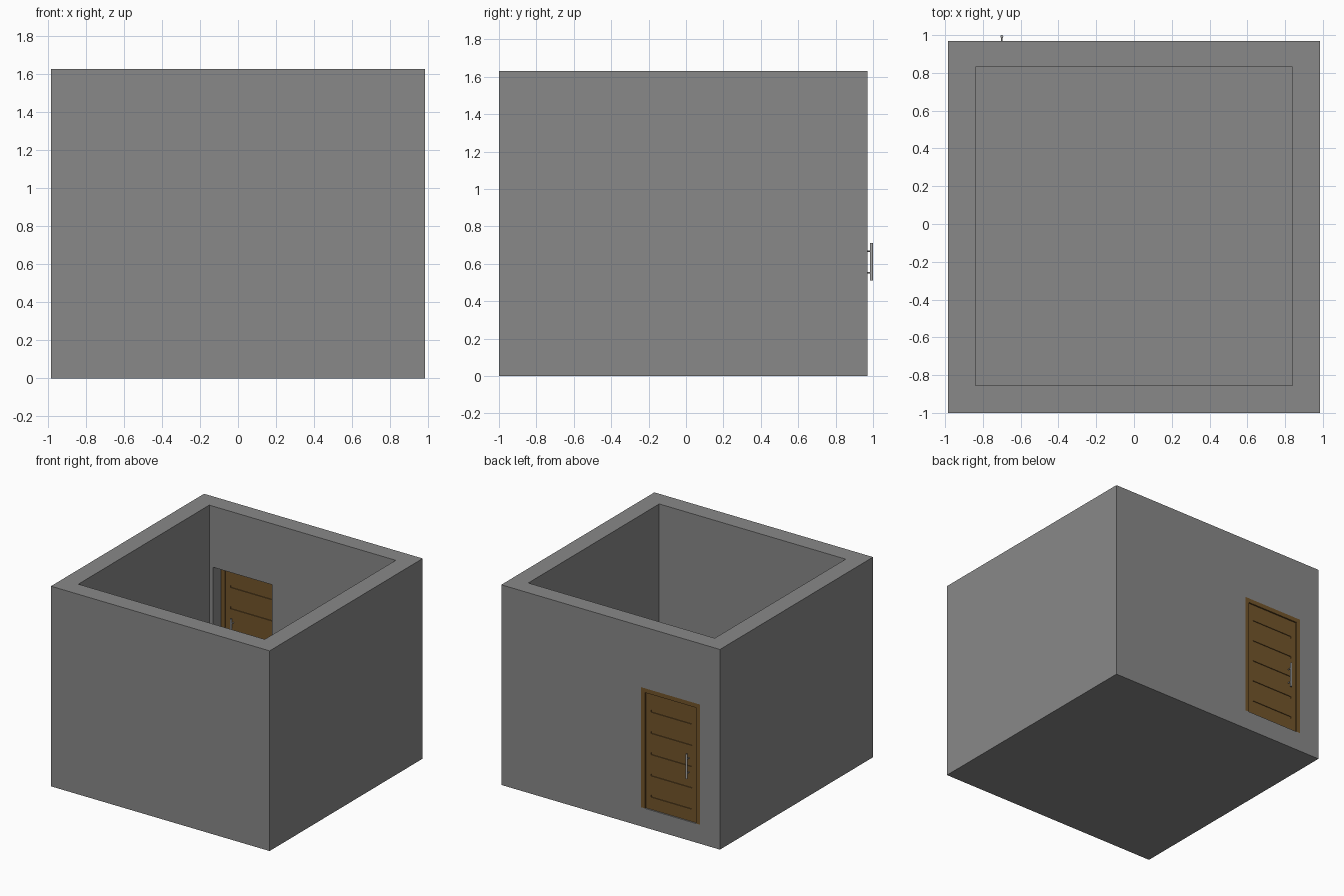
import bpy
from mathutils import Vector

default = bpy.data.objects.get("Cube")
if default:
    bpy.data.objects.remove(default, do_unlink=True)


def material(name, color):
    m = bpy.data.materials.new(name)
    m.use_nodes = True
    m.diffuse_color = (*color, 1)
    m.node_tree.nodes["Principled BSDF"].inputs["Base Color"].default_value = (*color, 1)
    return m


concrete = material("concrete grey", (0.25, 0.25, 0.25))
wood = material("brown wood", (0.17, 0.09, 0.024))
steel = material("handle steel", (0.4, 0.4, 0.4))


def box(name, low, high, mat):
    low, high = Vector(low), Vector(high)
    bpy.ops.mesh.primitive_cube_add(size=1, location=(low + high) / 2)
    ob = bpy.context.object
    ob.name = name
    ob.scale = high - low
    bpy.ops.object.transform_apply(location=False, rotation=False, scale=True)
    ob.data.materials.append(mat)
    return ob


def cut(target, cutter):
    mod = target.modifiers.new("cut", 'BOOLEAN')
    mod.operation = 'DIFFERENCE'
    mod.solver = 'EXACT'
    mod.object = cutter
    bpy.context.view_layer.objects.active = target
    bpy.ops.object.modifier_apply(modifier=mod.name)
    bpy.data.objects.remove(cutter, do_unlink=True)


def rod(name, start, end, radius):
    start, end = Vector(start), Vector(end)
    axis = end - start
    bpy.ops.mesh.primitive_cylinder_add(vertices=24, radius=radius, depth=axis.length,
                                        location=(start + end) / 2)
    ob = bpy.context.object
    ob.name = name
    ob.rotation_euler = axis.to_track_quat('Z', 'Y').to_euler()
    ob.data.materials.append(steel)
    bpy.ops.object.shade_smooth_by_angle()


# Main dimensions
floor, door_top = 0.155, 1.133
left, right = -0.805, -0.274
back = 0.97
jamb = 0.035
frame_in = 0.93
mid_x = (left + right) / 2

# Open-topped room with a doorway in the back wall
room = box("room_walls", (-0.985, -1, 0), (0.985, back, 1.63), concrete)
cut(room, box("cavity_cutter", (-0.84, -0.855, floor), (0.84, 0.83, 2), concrete))
cut(room, box("doorway_cutter", (left, 0.7, floor), (right, 1.2, door_top), concrete))

# Door frame, open at the bottom
frame = box("door_frame", (left, frame_in, floor), (right, back, door_top), wood)
cut(frame, box("frame_cutter", (left + jamb, 0.8, 0), (right - jamb, 1.2, door_top - jamb), wood))

# Door leaf with horizontal grooves on both sides
face_in, face_out = 0.941, 0.959
door = box("door_leaf", (left + jamb, face_in, floor),
           (right - jamb, face_out, door_top - jamb), wood)
for i in range(5):
    z = 0.61 + 0.173 * (i - 2)
    for y in (face_in, face_out):
        cut(door, box("groove_cutter", (mid_x - 0.185, y - 0.006, z - 0.009),
                      (mid_x + 0.185, y + 0.006, z + 0.009), wood))

# Pull handles inside and outside
hx = -0.70
for side, face, bar_y in (("outer", face_out, 0.992), ("inner", face_in, 0.908)):
    rod(side + "_handle_bar", (hx, bar_y, 0.51), (hx, bar_y, 0.71), 0.008)
    for z in (0.552, 0.668):
        rod(side + "_handle_post", (hx, face, z), (hx, bar_y, z), 0.004)
